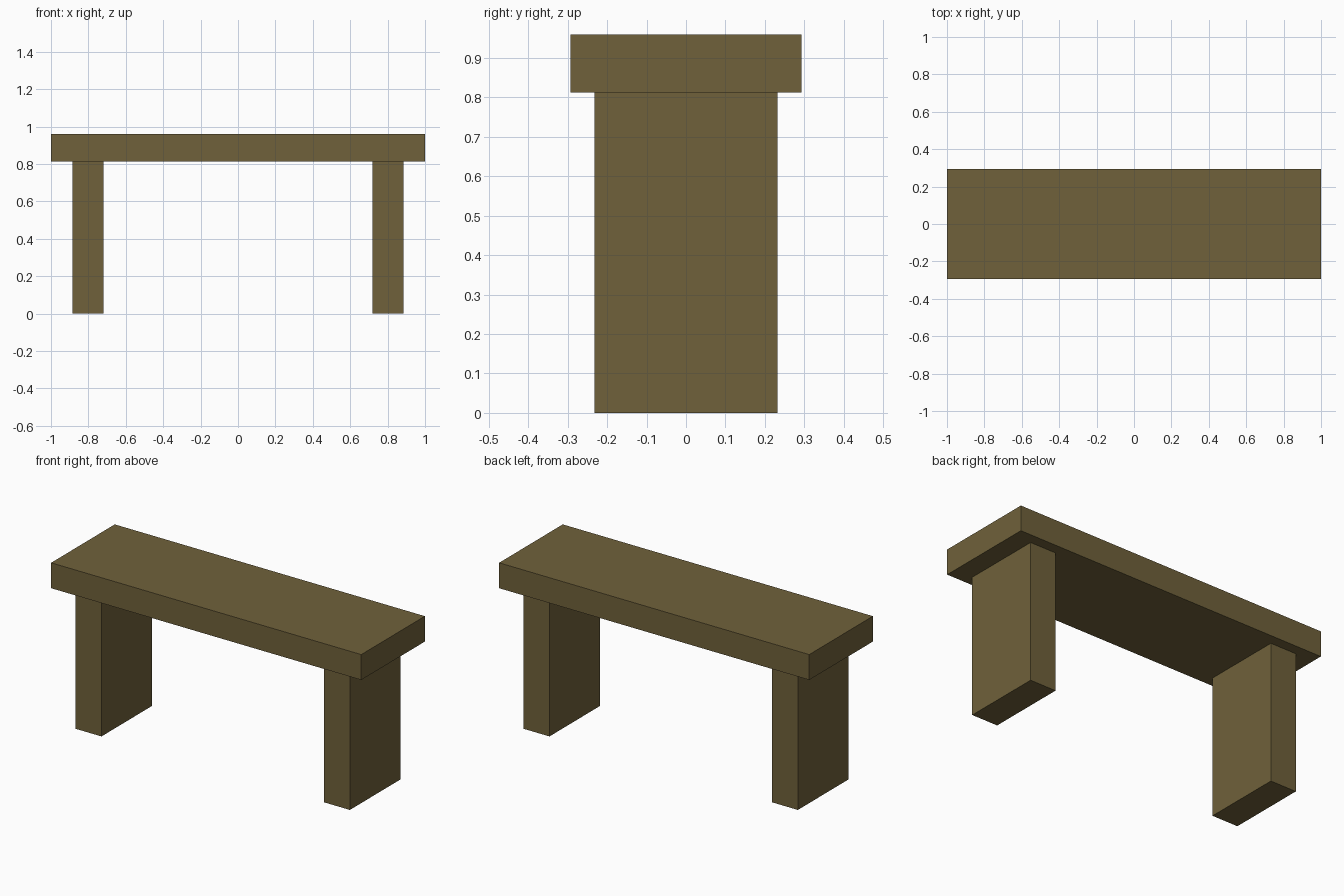
import bpy

cube = bpy.data.objects.get("Cube")
if cube:
    bpy.data.objects.remove(cube, do_unlink=True)

# Single flat wood colour
COLOUR = (0.16, 0.12, 0.043, 1.0)
wood = bpy.data.materials.new("olive_brown_wood")
wood.use_nodes = True
wood.diffuse_color = COLOUR
for node in wood.node_tree.nodes:
    if node.type == "BSDF_PRINCIPLED":
        node.inputs["Base Color"].default_value = COLOUR
        node.inputs["Roughness"].default_value = 0.8

# Main measurements
SEAT_LENGTH, SEAT_DEPTH = 2.0, 0.586
SEAT_BOTTOM, SEAT_TOP = 0.812, 0.96
LEG_WIDTH, LEG_DEPTH, LEG_X = 0.166, 0.464, 0.801


def block(name, x, width, depth, bottom, top):
    """Box centred on y = 0, spanning bottom to top."""
    bpy.ops.mesh.primitive_cube_add(size=1, location=(x, 0, (bottom + top) / 2))
    obj = bpy.context.object
    obj.name = obj.data.name = name
    obj.scale = (width, depth, top - bottom)
    bpy.ops.object.transform_apply(location=False, rotation=False, scale=True)
    obj.data.materials.append(wood)
    return obj


# Seat plank
block("seat", 0, SEAT_LENGTH, SEAT_DEPTH, SEAT_BOTTOM, SEAT_TOP)

# Slab legs, one at each end
for side, sign in (("left", 1), ("right", -1)):
    block(side + "_leg", sign * LEG_X, LEG_WIDTH, LEG_DEPTH, 0, SEAT_BOTTOM)
